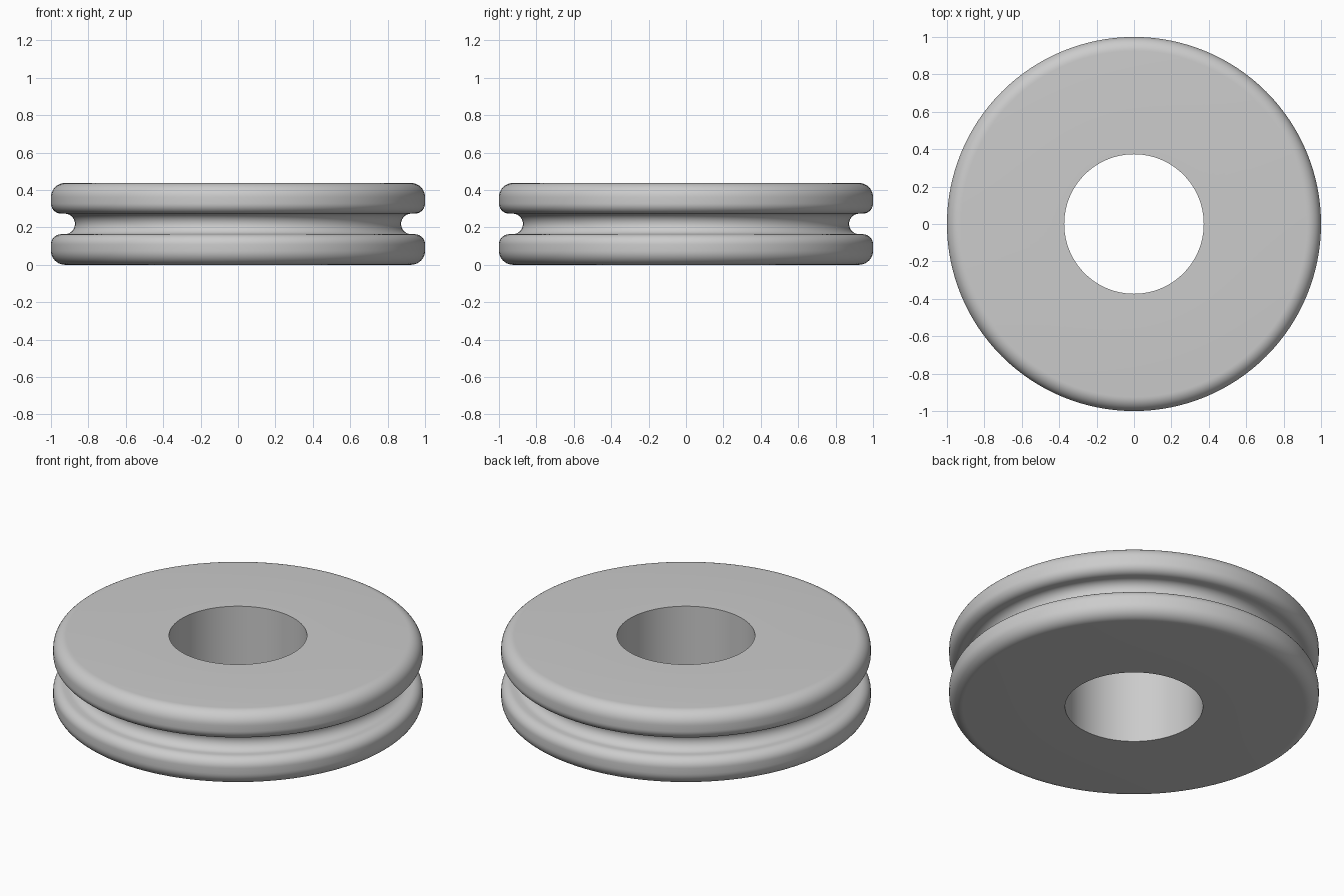
import bpy, bmesh, math

cube = bpy.data.objects.get("Cube")
if cube:
    bpy.data.objects.remove(cube, do_unlink=True)

HEIGHT, RADIUS, BORE = 0.437, 1.0, 0.373
MID = HEIGHT / 2
GROOVE = 0.055        # groove radius
GROOVE_X = 0.927      # centre of the groove's round bottom
EDGE, LIP = 0.075, 0.055
SEGMENTS = 128


def arc(cx, cz, r, start, end, steps=10):
    """Points along an arc, angles in degrees."""
    angles = [math.radians(start + (end - start) * i / steps) for i in range(steps + 1)]
    return [(cx + r * math.cos(a), cz + r * math.sin(a)) for a in angles]


# Lower half of the cross-section, from the bore to the groove bottom
lower = [(BORE, 0)]
lower += arc(RADIUS - EDGE, EDGE, EDGE, -90, 0)
lower += arc(RADIUS - LIP, MID - GROOVE - LIP, LIP, 0, 90)
lower += arc(GROOVE_X, MID, GROOVE, 270, 180)
# Mirror it for the upper half
profile = lower + [(x, HEIGHT - z) for x, z in reversed(lower[:-1])]

# Spin the closed cross-section into a ring
bm = bmesh.new()
verts = [bm.verts.new((x, 0, z)) for x, z in profile]
edges = [bm.edges.new((v, verts[(i + 1) % len(verts)])) for i, v in enumerate(verts)]
bmesh.ops.spin(bm, geom=verts + edges, cent=(0, 0, 0), axis=(0, 0, 1),
               angle=math.tau, steps=SEGMENTS, use_merge=True)
bmesh.ops.remove_doubles(bm, verts=bm.verts[:], dist=0.0001)
bmesh.ops.recalc_face_normals(bm, faces=bm.faces[:])
mesh = bpy.data.meshes.new("grooved_wheel")
bm.to_mesh(mesh)
bm.free()

# Plain grey material
grey = bpy.data.materials.new("light grey")
grey.use_nodes = True
grey.diffuse_color = (0.6, 0.6, 0.6, 1)
grey.node_tree.nodes["Principled BSDF"].inputs["Base Color"].default_value = (0.6, 0.6, 0.6, 1)
mesh.materials.append(grey)

wheel = bpy.data.objects.new("grooved_wheel", mesh)
bpy.context.collection.objects.link(wheel)
bpy.ops.object.select_all(action='DESELECT')
wheel.select_set(True)
bpy.context.view_layer.objects.active = wheel
bpy.ops.object.shade_smooth_by_angle(angle=math.radians(30))
